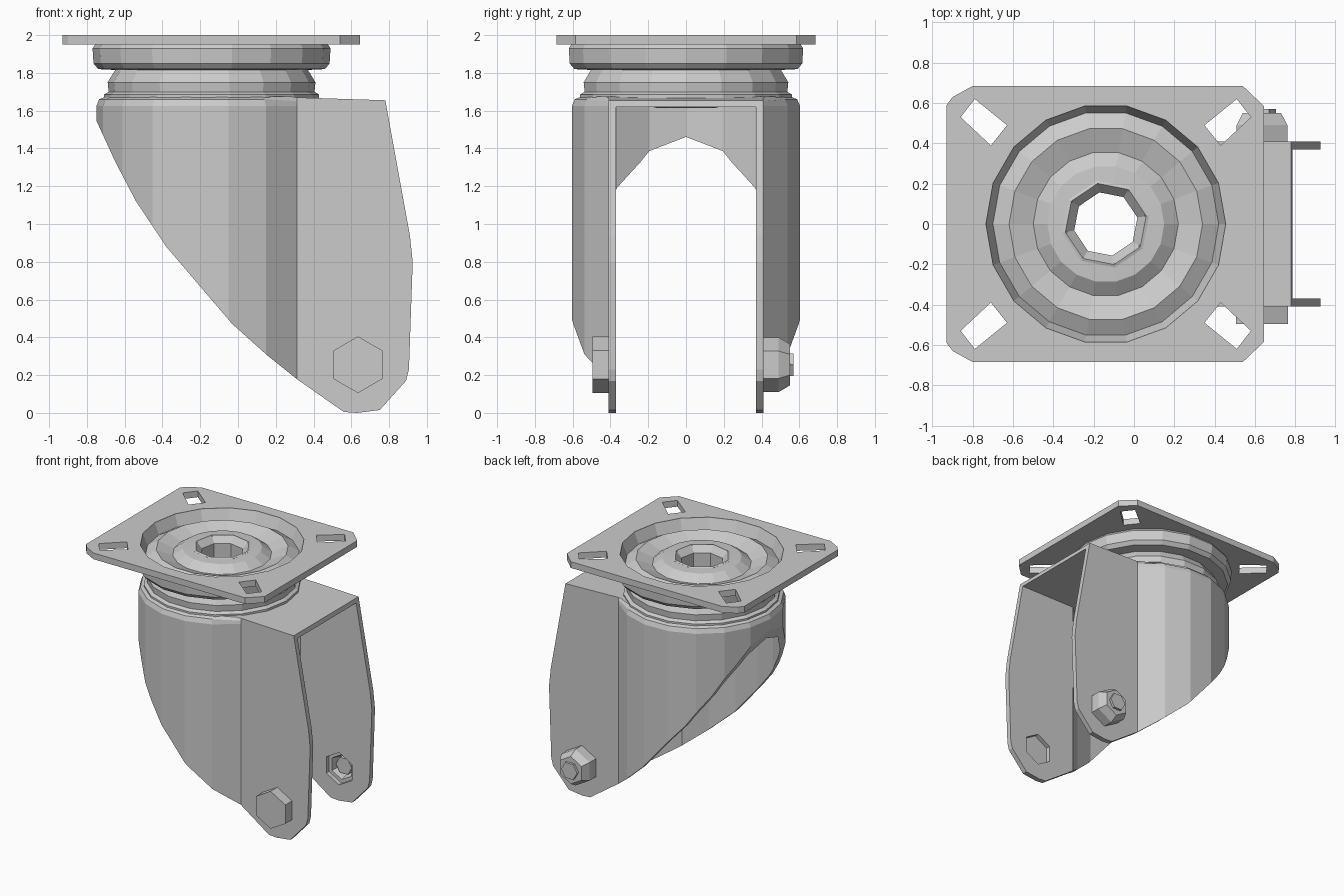
import bpy, bmesh
from math import sin, cos, pi, asin
from mathutils import Vector, Matrix

if "Cube" in bpy.data.objects:
    bpy.data.objects.remove(bpy.data.objects["Cube"])

CX = -0.14          # swivel axis
AX, AZ = 0.635, 0.255  # axle position


def make_object(name, bm):
    bmesh.ops.recalc_face_normals(bm, faces=bm.faces)
    mesh = bpy.data.meshes.new(name)
    bm.to_mesh(mesh)
    bm.free()
    ob = bpy.data.objects.new(name, mesh)
    bpy.context.collection.objects.link(ob)
    return ob


def prism(name, pts, lo, hi, axis='z', round_top=0.0):
    """Extrude a 2D outline along z, or an x-z outline along y."""
    bm = bmesh.new()
    place = (lambda a, b: (a, b, lo)) if axis == 'z' else (lambda a, b: (a, lo, b))
    face = bm.faces.new([bm.verts.new(place(*p)) for p in pts])
    ext = bmesh.ops.extrude_face_region(bm, geom=[face])
    move = Vector((0, 0, hi - lo) if axis == 'z' else (0, hi - lo, 0))
    bmesh.ops.translate(bm, vec=move, verts=[v for v in ext['geom'] if isinstance(v, bmesh.types.BMVert)])
    if round_top:  # soften the upper rim of the round back only
        rim = [e for e in bm.edges if all(v.co.z > hi - 0.001 and v.co.x < 0.33 for v in e.verts)]
        bmesh.ops.bevel(bm, geom=rim, offset=round_top, segments=2, profile=0.5, affect='EDGES')
    return make_object(name, bm)


def lathe(name, profile, n, phase=0.0, matrix=None):
    """Spin a closed (radius, height) profile into a ring."""
    bm = bmesh.new()
    rings = [[bm.verts.new((r * cos(2 * pi * i / n + phase), r * sin(2 * pi * i / n + phase), z))
              for i in range(n)] for r, z in profile]
    for k in range(len(rings)):
        a, b = rings[k], rings[(k + 1) % len(rings)]
        for i in range(n):
            j = (i + 1) % n
            bm.faces.new((a[i], a[j], b[j], b[i]))
    bmesh.ops.transform(bm, matrix=matrix or Matrix.Translation((CX, 0, 0)), verts=bm.verts)
    return make_object(name, bm)


def circle(cx, cy, r, n, phase=0.0):
    return [(cx + r * cos(2 * pi * i / n + phase), cy + r * sin(2 * pi * i / n + phase)) for i in range(n)]


def boolean(ob, cutter, op='DIFFERENCE'):
    mod = ob.modifiers.new('cut', 'BOOLEAN')
    mod.operation, mod.object, mod.solver = op, cutter, 'EXACT'
    bpy.context.view_layer.update()
    ev = ob.evaluated_get(bpy.context.evaluated_depsgraph_get())
    mesh = bpy.data.meshes.new_from_object(ev)
    ob.modifiers.clear()
    ob.data = mesh
    bpy.data.objects.remove(cutter)


def fork_plan(r, half, x_end, n=14):
    """Round back blending into two parallel legs, open toward +x."""
    a0 = asin(half / r)
    arc = [(CX + r * cos(a0 + (2 * pi - 2 * a0) * i / n), r * sin(a0 + (2 * pi - 2 * a0) * i / n))
           for i in range(n + 1)]
    return [(x_end, half)] + arc + [(x_end, -half)]


# Mounting plate with diagonal slots and a round opening
half_outline = [(-0.93, 0.59), (-0.90, 0.63), (-0.80, 0.685), (0.54, 0.685), (0.645, 0.585)]
plate = prism('mounting_plate', half_outline + [(x, -y) for x, y in reversed(half_outline)], 1.95, 2.0)
slot = [(0.72, 0.53), (0.65, 0.62), (0.49, 0.49), (0.57, 0.39)]
for sx in (-1, 1):
    for sy in (-1, 1):
        boolean(plate, prism('slot_cutter', [(CX + sx * x, sy * y) for x, y in slot], 1.8, 2.2))
boolean(plate, prism('opening_cutter', circle(CX, 0, 0.595, 18), 1.8, 2.2))

# Pressed swivel races: outer groove, raised ring, inner valley and hub
lathe('upper_race', [(0.61, 1.96), (0.63, 1.93), (0.625, 1.85), (0.60, 1.82), (0.50, 1.815), (0.2, 1.815),
                     (0.2, 1.965), (0.29, 1.96), (0.36, 1.91), (0.48, 1.955), (0.56, 1.91), (0.595, 1.995)], 18)
lathe('lower_race', [(0.50, 1.83), (0.52, 1.80), (0.55, 1.75), (0.545, 1.70), (0.57, 1.685), (0.57, 1.66),
                     (0.3, 1.66), (0.3, 1.83)], 18)
lathe('hollow_rivet', [(0.22, 1.965), (0.205, 1.97), (0.16, 1.92), (0.16, 1.615), (0.22, 1.63)], 8, 0.2)

# Fork: rounded shell trimmed to its side profile
fork = prism('fork', fork_plan(0.61, 0.41, 1.0), -0.1, 1.675, round_top=0.05)
boolean(fork, prism('inner_cutter', fork_plan(0.57, 0.37, 1.2), -0.3, 1.62))
side = [(-0.76, 1.57), (-0.65, 1.33), (-0.54, 1.12), (-0.38, 0.88), (-0.03, 0.47), (0.16, 0.30),
        (0.31, 0.18), (0.56, 0.005), (0.63, 0.0), (0.75, 0.015), (0.89, 0.17), (0.905, 0.23), (0.925, 0.80),
        (0.91, 0.94), (0.78, 1.655), (0.31, 1.67), (0.2, 1.69), (-0.76, 1.69)]
boolean(fork, prism('side_trim', side, -0.8, 0.8, 'y'), 'INTERSECT')
boolean(fork, prism('rivet_hole_cutter', circle(CX, 0, 0.19, 8, 0.2), 1.5, 1.8))
boolean(fork, prism('axle_hole_cutter', circle(AX, AZ, 0.13, 6, pi / 6), -0.8, 0.8, 'y'))

# Axle bolt head, nut and threaded end
prism('bolt_head', circle(AX, AZ, 0.15, 6, pi / 6), -0.495, -0.405, 'y')
to_y = Matrix.Translation((AX, 0, AZ)) @ Matrix.Rotation(-pi / 2, 4, 'X')
lathe('axle_nut', [(0.145, 0.405), (0.145, 0.49), (0.11, 0.55), (0.06, 0.55), (0.10, 0.405)], 6, pi / 6, to_y)
prism('bolt_end', circle(AX, AZ, 0.07, 6), 0.43, 0.57, 'y')
